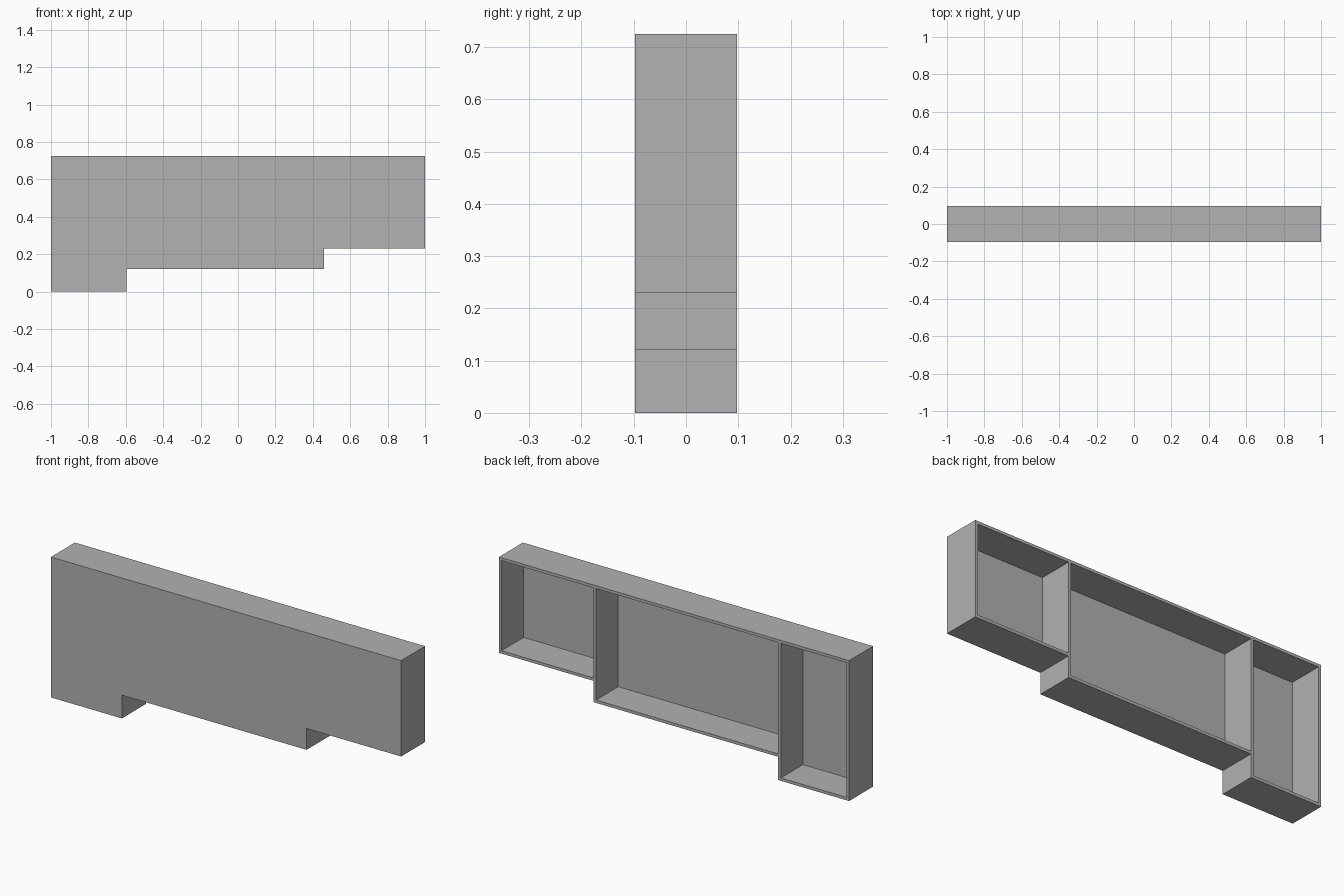
import bpy
import bmesh

if "Cube" in bpy.data.objects:
    bpy.data.objects.remove(bpy.data.objects["Cube"], do_unlink=True)

TOP = 0.725
HALF_DEPTH = 0.0975
WALL = 0.015
# Step edges along x, and the underside height of each bay
EDGES = [-1.0, -0.595, 0.46, 1.0]
FLOORS = [0.0, 0.12, 0.23]

grey = bpy.data.materials.new("plain grey")
grey.use_nodes = True
colour = (0.445, 0.445, 0.445, 1)
grey.diffuse_color = colour
bsdf = grey.node_tree.nodes["Principled BSDF"]
bsdf.inputs["Base Color"].default_value = colour
bsdf.inputs["Roughness"].default_value = 0.8


def extrude_profile(name, points, y0, y1):
    """Solid made from an x-z outline pushed from y0 to y1."""
    bm = bmesh.new()
    face = bm.faces.new([bm.verts.new((x, y0, z)) for x, z in points])
    res = bmesh.ops.extrude_face_region(bm, geom=[face])
    verts = [v for v in res["geom"] if isinstance(v, bmesh.types.BMVert)]
    bmesh.ops.translate(bm, verts=verts, vec=(0, y1 - y0, 0))
    bmesh.ops.recalc_face_normals(bm, faces=bm.faces)
    mesh = bpy.data.meshes.new(name)
    bm.to_mesh(mesh)
    bm.free()
    mesh.materials.append(grey)
    obj = bpy.data.objects.new(name, mesh)
    bpy.context.collection.objects.link(obj)
    return obj


# Stepped body
outline = []
for i, floor in enumerate(FLOORS):
    outline += [(EDGES[i], floor), (EDGES[i + 1], floor)]
outline += [(EDGES[-1], TOP), (EDGES[0], TOP)]
body = extrude_profile("stepped_panel", outline, -HALF_DEPTH, HALF_DEPTH)

# Open bays hollowed from the back, leaving thin walls and a front sheet.
# Each divider stands on the end of the deeper bay beside it.
cutters = []
for i, floor in enumerate(FLOORS):
    x0 = EDGES[i] + (WALL if i == 0 else 0)
    x1 = EDGES[i + 1] - WALL
    z0, z1 = floor + WALL, TOP - WALL
    bay = extrude_profile("bay_cutter", [(x0, z0), (x1, z0), (x1, z1), (x0, z1)],
                          -HALF_DEPTH + WALL, HALF_DEPTH + WALL)
    bay.hide_render = True
    cutters.append(bay)
    mod = body.modifiers.new("bay", "BOOLEAN")
    mod.operation = "DIFFERENCE"
    mod.solver = "EXACT"
    mod.object = bay

# Bake the bays into the body and drop the cutters
graph = bpy.context.evaluated_depsgraph_get()
baked = bpy.data.meshes.new_from_object(body.evaluated_get(graph))
body.modifiers.clear()
body.data = baked
for bay in cutters:
    bpy.data.objects.remove(bay, do_unlink=True)
